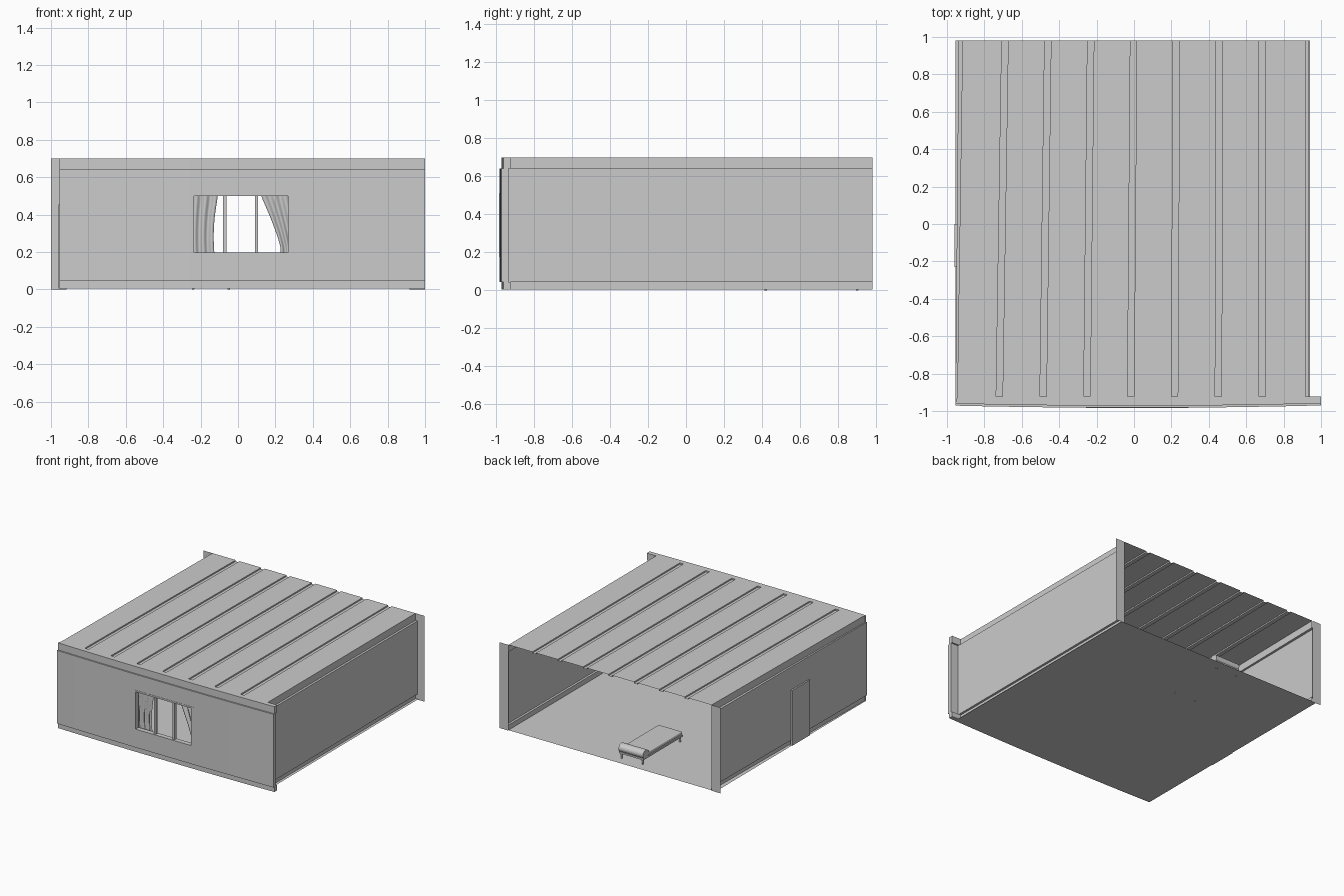
import bpy, bmesh, math

if "Cube" in bpy.data.objects:
    bpy.data.objects.remove(bpy.data.objects["Cube"])

Z0, ZB, ZC, ZT = 0.004, 0.045, 0.642, 0.70   # floor, skirting, cornice, top


def mesh_obj(name, bm, smooth=False):
    bmesh.ops.remove_doubles(bm, verts=bm.verts, dist=1e-5)
    bmesh.ops.recalc_face_normals(bm, faces=bm.faces)
    me = bpy.data.meshes.new(name)
    bm.to_mesh(me)
    bm.free()
    ob = bpy.data.objects.new(name, me)
    bpy.context.collection.objects.link(ob)
    if smooth:
        for p in me.polygons:
            p.use_smooth = True
    return ob


def grid(name, rows, skip=lambda r, c: False, smooth=False):
    """Sheet through rows of points."""
    bm = bmesh.new()
    vs = [[bm.verts.new(p) for p in row] for row in rows]
    for r in range(len(vs) - 1):
        for c in range(len(vs[0]) - 1):
            if not skip(r, c):
                bm.faces.new((vs[r][c], vs[r][c + 1], vs[r + 1][c + 1], vs[r + 1][c]))
    return mesh_obj(name, bm, smooth)


def box(name, x, y, z, bevel=0):
    bm = bmesh.new()
    bmesh.ops.create_cube(bm, size=1)
    for v in bm.verts:
        v.co = [(a + b) / 2 + t * (b - a) for t, (a, b) in zip(v.co, (x, y, z))]
    if bevel:
        bmesh.ops.bevel(bm, geom=bm.edges[:], offset=bevel, segments=3,
                        profile=0.5, affect='EDGES')
    return mesh_obj(name, bm)


def wall(name, mid, trim, extra=(), skip=lambda r, c: False):
    """Sheet wall: main face on path mid, skirting and cornice on path trim."""
    prof = [(trim, Z0), (trim, ZB), (mid, ZB)] + [(mid, z) for z in extra] + \
           [(mid, ZC), (trim, ZC), (trim, ZT)]
    return grid(name, [[(x, y, z) for x, y in path] for path, z in prof], skip)


def front_y(x):
    return -0.970 - 0.013 * (1 - x * x)


# Front wall, slightly bowed, with the window hole
wx0, wx1, wz0, wz1 = -0.257, 0.292, 0.175, 0.513
xs = [-0.955, -0.8, -0.6, -0.4, wx0, wx1, 0.45, 0.6, 0.8, 1.0]
front = [(x, front_y(x)) for x in xs]
front_trim = [(x, y + 0.011) for x, y in front]
wall("front_wall", front, front_trim, (wz0, wz1), lambda r, c: r == 3 and c == 4)

# Right wall with the small alcove at the front corner
wall("right_wall",
     [(0.935, 0.98), (0.935, -0.935), (1.0, -0.935), front[-1]],
     [(0.917, 0.98), (0.917, -0.923), (1.0, -0.923), front_trim[-1]])

# Left wall, slightly out of square
wall("left_wall", [front[0], (-0.938, 0.98)], [(-0.945, front_trim[0][1]), (-0.917, 0.98)])
box("door", (-0.96, -0.944), (-0.23, 0.0), (Z0, 0.455))

# Flat strips at the open back
for side, inner in ((-1, 0.918), (1, 0.917)):
    grid("back_strip", [[(side * inner, 0.98, z), (side * 1.0, 0.98, z)] for z in (0, ZT)])

# Floor
bm = bmesh.new()
outline = front_trim + [(1.0, -0.923), (0.94, -0.923), (0.94, 0.98), (-0.955, 0.98)]
bm.faces.new([bm.verts.new((x, y, Z0)) for x, y in outline])
mesh_obj("floor", bm)

# Ceiling with fanned beams hanging into the room (grooves from above)
yf, yb, depth, hw = -0.923, 0.98, 0.011, 0.017
sec_f, sec_b = [(-0.945, ZT)], [(-0.917, ZT)]
beams = []
for i in range(7):
    cf = -0.72 + i * 0.2342
    cb = -0.69 + i * 0.2292
    beams.append(cf)
    for sec, c in ((sec_f, cf), (sec_b, cb)):
        sec += [(c - hw, ZT), (c - hw, ZT - depth), (c + hw, ZT - depth), (c + hw, ZT)]
sec_f.append((0.917, ZT))
sec_b.append((0.917, ZT))
grid("ceiling", [[(x, y, z) for x, z in s] for s, y in ((sec_f, yf), (sec_b, yb))])
for c in beams:
    grid("beam_end", [[(c - hw, yf, z), (c + hw, yf, z)] for z in (ZT - depth, ZT)])
bm = bmesh.new()
bm.faces.new([bm.verts.new((x, y, ZT)) for x, y in front_trim + [(1.0, yf), (-0.945, yf)]])
mesh_obj("ceiling_front", bm)

# Window frame and mullions
fy = (-0.984, -0.945)
ix0, ix1, iz0, iz1 = -0.236, 0.266, 0.196, 0.50
box("window_left", (wx0, ix0), fy, (wz0, wz1))
box("window_right", (ix1, wx1), fy, (wz0, wz1))
box("window_sill", (ix0, ix1), fy, (wz0, iz0))
box("window_head", (ix0, ix1), fy, (iz1, wz1))
for x in (-0.071, 0.099):
    box("mullion", (x - 0.009, x + 0.009), (-0.972, -0.950), (iz0, iz1))


# Curtains gathered to each side, wavy cloth
def curtain(name, outer, edge):
    rows = []
    for j in range(17):
        z = 0.14 + 0.43 * j / 16
        e = edge(z)
        rows.append([(outer + (e - outer) * t / 32,
                      -0.925 + 0.008 * math.sin(t / 32 * math.pi * 8), z) for t in range(33)])
    grid(name, rows, smooth=True)


curtain("left_curtain", -0.31, lambda z: -0.13 + 0.02 * min(1, ((z - 0.28) / 0.2) ** 2))
curtain("right_curtain", 0.35, lambda z: 0.228 - 0.105 * min(1, max(0, (z - 0.22) / 0.28)) ** 1.2)

# Bed: base, mattress, rolled head end and legs
bx, by = (-0.255, -0.035), (0.405, 0.915)
box("bed_base", bx, by, (0.046, 0.06))
box("mattress", (-0.252, -0.038), (0.408, 0.9), (0.06, 0.088), 0.009)
bm = bmesh.new()
bmesh.ops.create_cone(bm, cap_ends=True, segments=24, radius1=0.034, radius2=0.034, depth=0.22)
for v in bm.verts:
    a, b, c = v.co
    v.co = (-0.145 + c, 0.882 + a * 1.15, 0.084 + b)
mesh_obj("head_roll", bm)
for x in (-0.24, -0.05):
    for y in (0.42, 0.9):
        bm = bmesh.new()
        bmesh.ops.create_cone(bm, cap_ends=True, segments=12, radius1=0.006,
                              radius2=0.009, depth=0.048)
        bmesh.ops.translate(bm, verts=bm.verts, vec=(x, y, 0.024))
        mesh_obj("bed_leg", bm)
